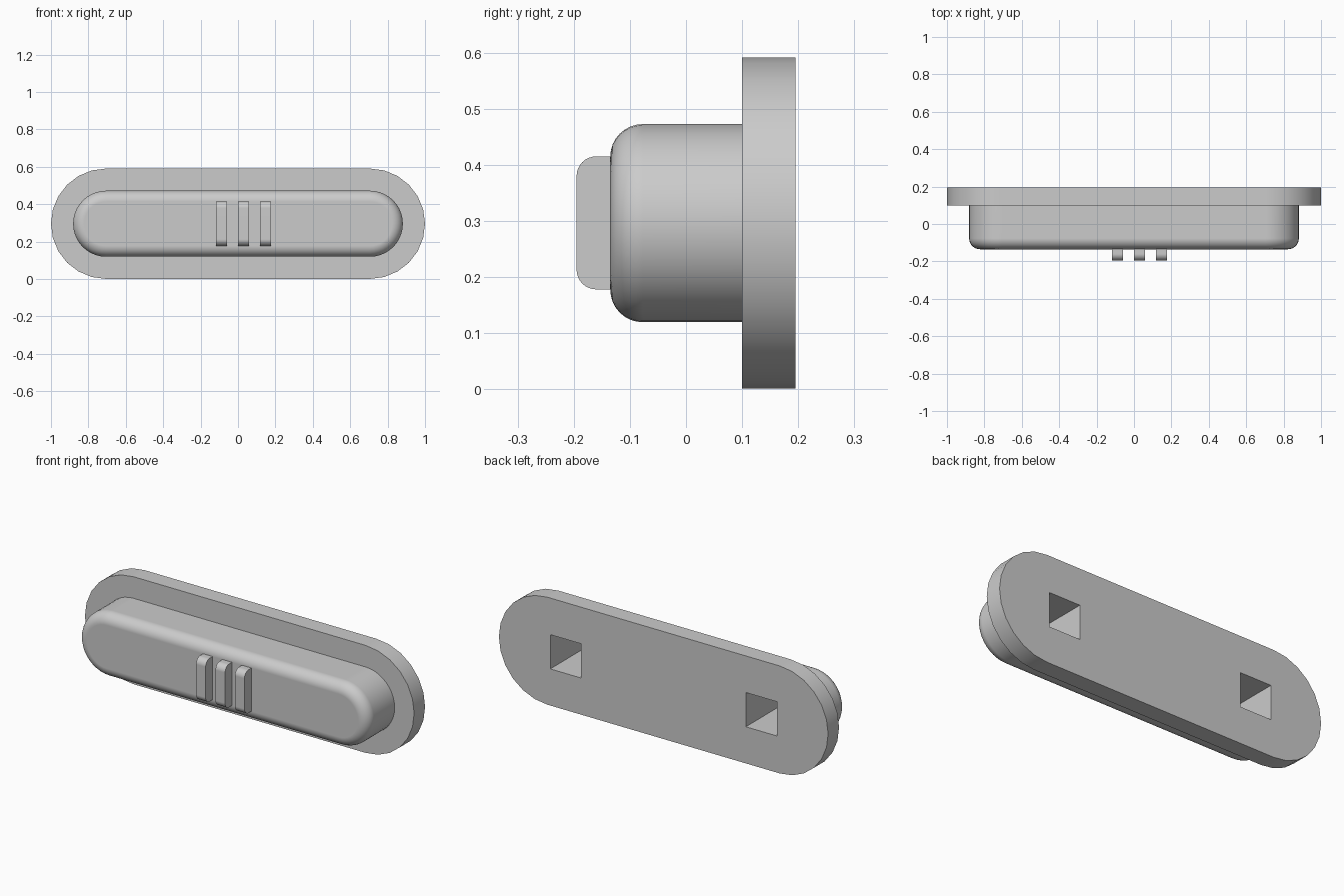
import bpy
import bmesh
from math import cos, sin, pi, radians

if "Cube" in bpy.data.objects:
    bpy.data.objects.remove(bpy.data.objects["Cube"], do_unlink=True)

MID_Z = 0.296
END_X = 0.705

grey = bpy.data.materials.new("light_grey")
grey.use_nodes = True
colour = (0.6, 0.6, 0.6, 1)
grey.diffuse_color = colour
grey.node_tree.nodes["Principled BSDF"].inputs["Base Color"].default_value = colour


def prism(name, outline, back, front, fillet=0, rounded=None):
    """Extrude an x-z outline from back to front, rounding chosen front edges."""
    bm = bmesh.new()
    face = bm.faces.new([bm.verts.new((x, back, z)) for x, z in outline])
    ext = bmesh.ops.extrude_face_region(bm, geom=[face])["geom"]
    for v in ext:
        if isinstance(v, bmesh.types.BMVert):
            v.co.y = front
    bmesh.ops.recalc_face_normals(bm, faces=bm.faces)
    if fillet:
        edges = [e for e in bm.edges
                 if all(abs(v.co.y - front) < 1e-5 for v in e.verts)
                 and (rounded is None or rounded(e))]
        bmesh.ops.bevel(bm, geom=edges, offset=fillet, segments=8,
                        profile=0.5, affect='EDGES')
    mesh = bpy.data.meshes.new(name)
    bm.to_mesh(mesh)
    bm.free()
    mesh.materials.append(grey)
    obj = bpy.data.objects.new(name, mesh)
    bpy.context.collection.objects.link(obj)
    return obj


def slot(radius, steps):
    """Long outline with a half circle at each end."""
    return [(side * (END_X + radius * cos(a)), MID_Z + side * radius * sin(a))
            for side in (1, -1)
            for a in (-pi / 2 + pi * i / steps for i in range(steps + 1))]


def box(x, width, low, high):
    return [(x - width / 2, low), (x + width / 2, low),
            (x + width / 2, high), (x - width / 2, high)]


def activate(obj):
    bpy.ops.object.select_all(action='DESELECT')
    obj.select_set(True)
    bpy.context.view_layer.objects.active = obj


# Back plate and raised body with rounded front rim
plate = prism("back_plate", slot(0.295, 12), 0.195, 0.1)
body = prism("raised_body", slot(0.1765, 20), 0.1, -0.135, fillet=0.058)

# Three grip ribs, rounded at their top and bottom front edges
ribs = [prism(f"grip_rib_{i + 1}", box(x, 0.058, 0.178, 0.415), -0.12, -0.195,
              fillet=0.035,
              rounded=lambda e: abs(e.verts[0].co.z - e.verts[1].co.z) < 1e-5)
        for i, x in enumerate((-0.089, 0.029, 0.147))]

# Two square sockets sunk from the back through the plate into the body
for side in (1, -1):
    cutter = prism("socket_cutter", box(side * 0.594, 0.188, MID_Z - 0.094, MID_Z + 0.094),
                   0.25, -0.105)
    cutter.hide_render = True
    for obj in (plate, body):
        mod = obj.modifiers.new("socket", 'BOOLEAN')
        mod.operation = 'DIFFERENCE'
        mod.solver = 'EXACT'
        mod.object = cutter
        activate(obj)
        bpy.ops.object.modifier_apply(modifier=mod.name)
    bpy.data.objects.remove(cutter, do_unlink=True)

# Smooth the curves, keep flat faces flat
for obj in [plate, body] + ribs:
    activate(obj)
    bpy.ops.object.shade_smooth_by_angle(angle=radians(30))
    weighted = obj.modifiers.new("flat_faces", 'WEIGHTED_NORMAL')
    weighted.keep_sharp = True
